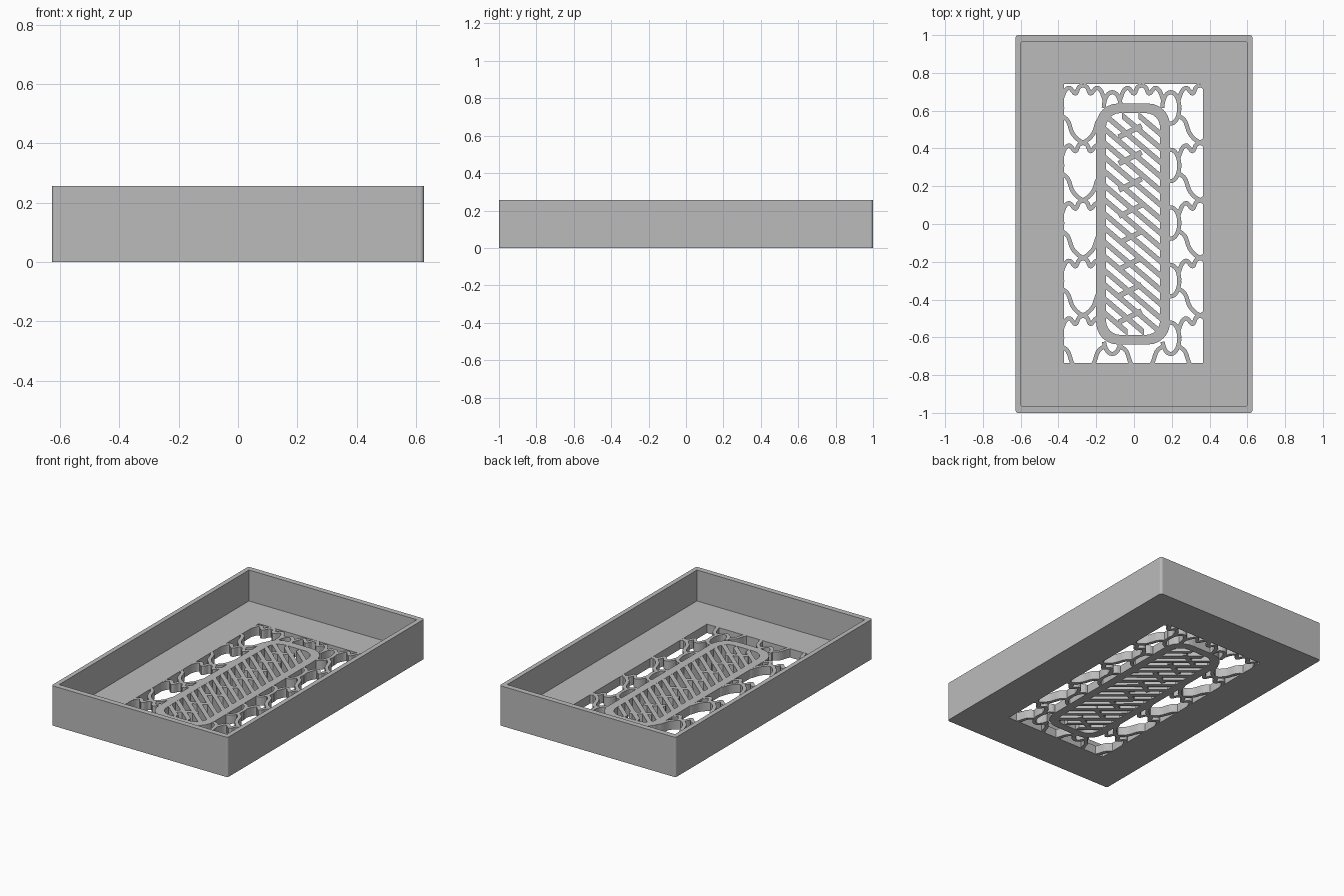
import bpy, bmesh, math
from mathutils import Vector

if "Cube" in bpy.data.objects:
    bpy.data.objects.remove(bpy.data.objects["Cube"])

grey = bpy.data.materials.new("plain_grey")
grey.use_nodes = True
grey.diffuse_color = (0.5, 0.5, 0.5, 1)
grey.node_tree.nodes["Principled BSDF"].inputs["Base Color"].default_value = (0.5, 0.5, 0.5, 1)

HEIGHT, FLOOR = 0.256, 0.057
FRAME_X = -0.005


def finish(bm, name):
    bmesh.ops.recalc_face_normals(bm, faces=bm.faces)
    mesh = bpy.data.meshes.new(name)
    bm.to_mesh(mesh)
    bm.free()
    mesh.materials.append(grey)
    obj = bpy.data.objects.new(name, mesh)
    bpy.context.collection.objects.link(obj)
    return obj


def rounded_rect(hx, hy, r, z, cx=0, cy=0, steps=6):
    pts = []
    for q, (sx, sy) in enumerate([(1, 1), (-1, 1), (-1, -1), (1, -1)]):
        for i in range(steps + 1):
            a = (q + i / steps) * math.pi / 2
            pts.append((cx + sx * (hx - r) + r * math.cos(a),
                        cy + sy * (hy - r) + r * math.sin(a), z))
    return pts


def loft_ring(name, loops):
    """Join matching loops into a closed ring-shaped solid."""
    bm = bmesh.new()
    rings = [[bm.verts.new(p) for p in loop] for loop in loops]
    n = len(rings[0])
    for k, a in enumerate(rings):
        b = rings[(k + 1) % len(rings)]
        for i in range(n):
            j = (i + 1) % n
            bm.faces.new((a[i], a[j], b[j], b[i]))
    return finish(bm, name)


def add_prism(bm, outline, z0, z1):
    low = [bm.verts.new((x, y, z0)) for x, y in outline]
    top = [bm.verts.new((x, y, z1)) for x, y in outline]
    bm.faces.new(low[::-1])
    bm.faces.new(top)
    n = len(low)
    for i in range(n):
        j = (i + 1) % n
        bm.faces.new((low[i], low[j], top[j], top[i]))


def add_ribbon(bm, pts, half, z0, z1):
    """Upright strip of constant width following a flat path."""
    rows = []
    for i, p in enumerate(pts):
        d = (pts[min(i + 1, len(pts) - 1)] - pts[max(i - 1, 0)]).normalized()
        side = Vector((-d.y, d.x)) * half
        a, b = p + side, p - side
        rows.append([bm.verts.new((q.x, q.y, z)) for q, z in
                     ((a, z0), (b, z0), (b, z1), (a, z1))])
    for r, s in zip(rows, rows[1:]):
        for i in range(4):
            j = (i + 1) % 4
            bm.faces.new((r[i], r[j], s[j], s[i]))
    bm.faces.new(rows[0][::-1])
    bm.faces.new(rows[-1])


def smooth_path(ctrl, steps=5):
    """Catmull-Rom sampling through the control points."""
    c = [Vector(p) for p in ctrl]
    c = [2 * c[0] - c[1]] + c + [2 * c[-1] - c[-2]]
    out = []
    for a, b, d, e in zip(c, c[1:], c[2:], c[3:]):
        for i in range(steps):
            t = i / steps
            out.append(0.5 * (2 * b + (d - a) * t + (2 * a - 5 * b + 4 * d - e) * t * t
                              + (3 * b - a - 3 * d + e) * t ** 3))
    return out + [c[-2]]


def allowed(p):
    in_window = -0.385 < p.x < 0.38 and abs(p.y) < 0.755
    in_frame = abs(p.x - FRAME_X) < 0.17 and abs(p.y) < 0.61
    return in_window and not in_frame


def add_clipped(bm, pts):
    run = []
    for p in pts + [None]:
        if p is not None and allowed(p):
            run.append(p)
            continue
        if len(run) > 1:
            add_ribbon(bm, run, 0.011, 0.0005, FLOOR - 0.0005)
        run = []


# Open tray: walls and floor with a rectangular window
loft_ring("tray", [
    rounded_rect(0.627, 1.0, 0.014, 0),
    rounded_rect(0.627, 1.0, 0.014, HEIGHT),
    rounded_rect(0.597, 0.964, 0.003, HEIGHT),
    rounded_rect(0.597, 0.964, 0.003, FLOOR),
    rounded_rect(0.368, 0.738, 0.001, FLOOR, -0.002, 0.002),
    rounded_rect(0.368, 0.738, 0.001, 0, -0.002, 0.002)])

# Rounded frame in the middle of the window
outer, inner = (0.195, 0.638, 0.115), (0.143, 0.587, 0.075)
loft_ring("grille_frame", [
    rounded_rect(*outer, 0, FRAME_X), rounded_rect(*outer, FLOOR, FRAME_X),
    rounded_rect(*inner, FLOOR, FRAME_X), rounded_rect(*inner, 0, FRAME_X)])

# Diagonal slats inside the frame
bm = bmesh.new()
slope, half = 0.85, 0.018
for k in range(-10, 11):
    c = k * 0.075
    x0 = max(-0.155, (c - 0.575) / slope)
    x1 = min(0.155, (c + 0.575) / slope)
    if x1 - x0 > 0.04:
        add_prism(bm, [(FRAME_X + x, c - slope * x + s * half) for x, s in
                       ((x0, -1), (x1, -1), (x1, 1), (x0, 1))], 0.0005, FLOOR - 0.0005)
finish(bm, "diagonal_slats")

# Short plain ties that brace the slats
bm = bmesh.new()
for k in range(8):
    y = -0.49 + k * 0.14
    add_ribbon(bm, [Vector((-0.08, y - 0.03)), Vector((0.04, y + 0.03))],
               0.014, 0.001, FLOOR - 0.001)
finish(bm, "slat_ties")

# Lantern lattice: scalloped tops, tapering bottoms and oval links
PITCH = 0.305
top_half = [(0, 0), (0.022, -0.012), (0.04, -0.045), (0.07, -0.015), (0.095, -0.03), (0.115, -0.08)]
low_half = [(0.115, -0.16), (0.08, -0.19), (0.058, -0.25), (0.03, -0.285), (0, -0.305)]
bm = bmesh.new()
for col in range(-2, 3):
    for row in range(6):
        cx, cy = 0.04 + col * 0.31, 0.735 - row * PITCH
        for side in (-1, 1):
            for half_path in (top_half, low_half):
                add_clipped(bm, smooth_path([(cx + side * x, cy + y) for x, y in half_path]))
        add_clipped(bm, [Vector((cx + 0.155 + 0.045 * math.cos(a), cy - 0.12 + 0.083 * math.sin(a)))
                         for a in (i * math.tau / 28 for i in range(29))])
finish(bm, "lantern_lattice")
